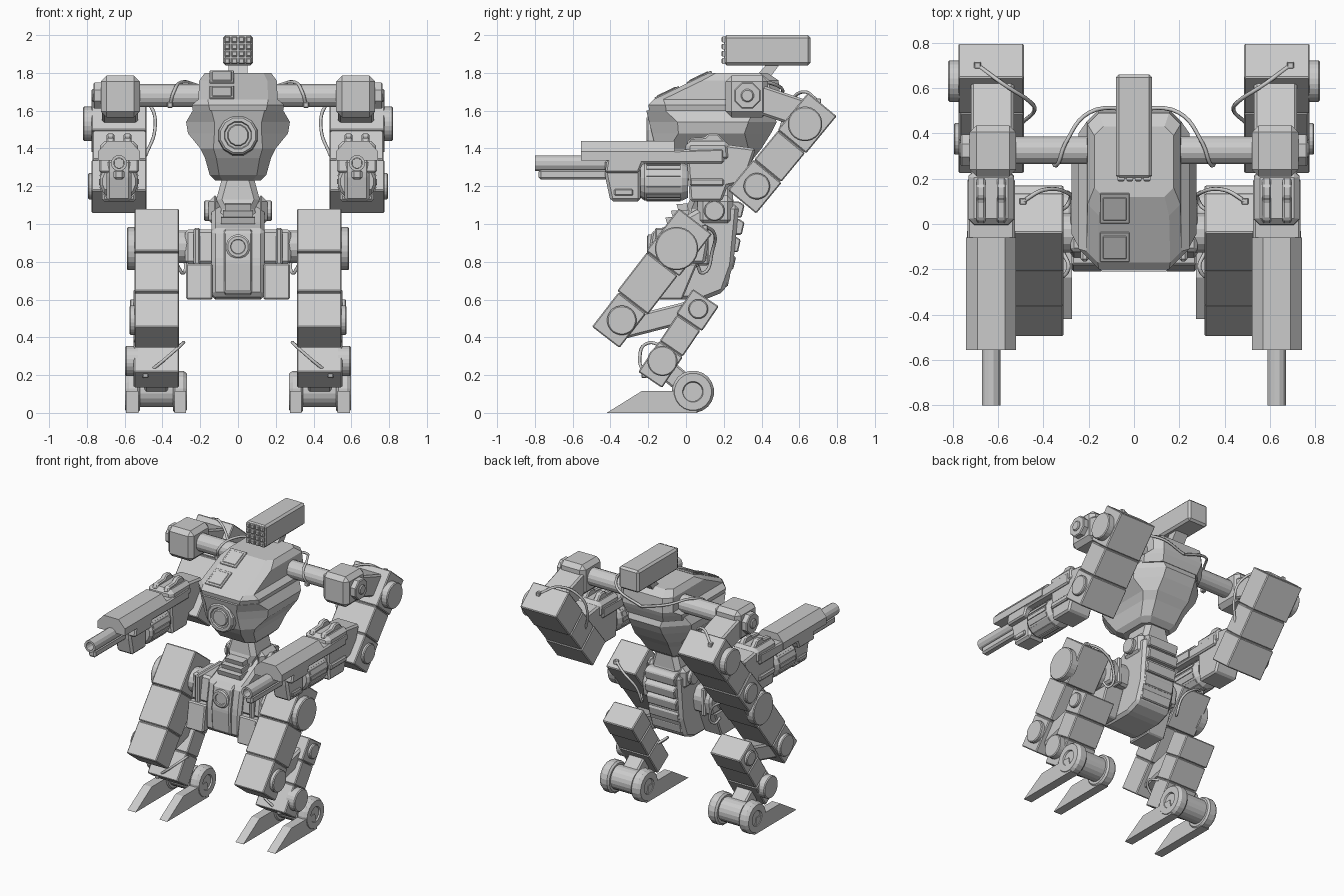
import bpy, bmesh, math
from mathutils import Vector, Matrix

if "Cube" in bpy.data.objects:
    bpy.data.objects.remove(bpy.data.objects["Cube"])


def finish(bm, name, mirror, bevel=0):
    bmesh.ops.recalc_face_normals(bm, faces=bm.faces[:])
    if bevel:
        bmesh.ops.bevel(bm, geom=bm.edges[:], offset=bevel, segments=1, affect='EDGES', clamp_overlap=True)
    me = bpy.data.meshes.new(name)
    bm.to_mesh(me)
    bm.free()
    ob = bpy.data.objects.new(name, me)
    bpy.context.collection.objects.link(ob)
    if mirror:
        ob.modifiers.new("mirror", 'MIRROR').use_mirror_merge = False
    return ob


def rings(name, loops, mirror=False, bevel=0):
    """Skin a stack of equal point loops and cap both ends."""
    bm = bmesh.new()
    vs = [[bm.verts.new(p) for p in loop] for loop in loops]
    n = len(vs[0])
    for a, b in zip(vs, vs[1:]):
        for i in range(n):
            bm.faces.new((a[i], a[(i + 1) % n], b[(i + 1) % n], b[i]))
    bm.faces.new(vs[0][::-1])
    bm.faces.new(vs[-1])
    return finish(bm, name, mirror, bevel)


def prism(name, prof, x0, x1, bevel=0, mirror=False):
    """Side profile (y, z) extruded along x."""
    return rings(name, [[(x, y, z) for y, z in prof] for x in (x0, x1)], mirror, bevel)


def box(name, x, y, z, bevel=0, mirror=False):
    return prism(name, [(y[0], z[0]), (y[1], z[0]), (y[1], z[1]), (y[0], z[1])], x[0], x[1], bevel, mirror)


def slab(name, a, b, w, x0, x1, bevel=0, mirror=True):
    """Tilted block running from a to b in the y-z plane, w thick."""
    a, b = Vector(a), Vector(b)
    d = (b - a).normalized()
    n = Vector((d.y, -d.x)) * w / 2
    return prism(name, [a + n, b + n, b - n, a - n], x0, x1, bevel, mirror)


def loft(name, secs):
    """Chamfered rectangles (z, half width, y front, y back, chamfer) stacked in z."""
    return rings(name, [[(-h, a + c, z), (-h + c, a, z), (h - c, a, z), (h, a + c, z),
                         (h, b - c, z), (h - c, b, z), (-h + c, b, z), (-h, b - c, z)]
                        for z, h, a, b, c in secs])


def lathe(name, axis, c, prof, n=16, mirror=True):
    """Profile of (position along axis, radius); c = the other two coordinates."""
    loops = []
    for t, r in prof:
        ang = [2 * math.pi * (i + .5) / n for i in range(n)]
        pq = [(c[0] + r * math.cos(k), c[1] + r * math.sin(k)) for k in ang]
        loops.append([(t, p, q) if axis == 'X' else (p, t, q) for p, q in pq])
    return rings(name, loops, mirror)


def cable(name, pts, r=.009):
    for s, side in ((1, "_right"), (-1, "_left")):
        cu = bpy.data.curves.new(name + side, 'CURVE')
        cu.dimensions = '3D'
        cu.bevel_depth, cu.bevel_resolution, cu.resolution_u = r, 1, 6
        sp = cu.splines.new('BEZIER')
        sp.bezier_points.add(len(pts) - 1)
        for bp, p in zip(sp.bezier_points, pts):
            bp.co = (s * p[0], p[1], p[2])
            bp.handle_left_type = bp.handle_right_type = 'AUTO'
        bpy.context.collection.objects.link(bpy.data.objects.new(name + side, cu))


def disc(name, y, z, r, x0, x1, n=24):
    lathe(name, 'X', (y, z), [(x0, r), (x1 - .006, r), (x1, r - .006)], n)


# Torso: upper shell and flared lower hull
loft("torso_shell", [(1.58, .235, -.19, .47, .09), (1.63, .245, -.2, .49, .09), (1.66, .21, -.17, .5, .05),
                     (1.76, .205, .037, .49, .05), (1.80, .175, .12, .43, .04)])
loft("torso_hull", [(1.23, .12, 0, .26, .04), (1.26, .15, -.06, .3, .05), (1.35, .175, -.13, .36, .06),
                    (1.40, .2, -.16, .4, .07), (1.48, .265, -.18, .45, .14), (1.54, .275, -.195, .48, .15),
                    (1.6, .24, -.21, .46, .1)])
for i, y in enumerate((.005, -.165)):
    z = 1.742 + y * .48
    slab(f"hatch_{i}", (y, z), (y + .13, z + .062), .014, -.15, -.02, .003, False)
    slab(f"hatch_lid_{i}", (y + .015, z + .007), (y + .115, z + .055), .022, -.137, -.033, .003, False)
lathe("chest_port", 'Y', (0, 1.47), [(-.1, .115), (-.2, .105), (-.21, .095), (-.21, .075), (-.2, .07), (-.2, .058),
                                     (-.21, .053)], 12, False)

# Missile pod
box("missile_pod", (-.08, .08), (.2, .66), (1.84, 2.0), .014)
prism("pod_mount", [(.36, 1.77), (.44, 1.77), (.5, 1.85), (.43, 1.85)], -.05, .05)
for i in range(4):
    for j in range(4):
        lathe(f"missile_{i}_{j}", 'Y', (-.057 + i * .038, 1.863 + j * .038),
              [(.21, .021), (.193, .021), (.188, .014)], 4, False)

# Shoulders
lathe("shoulder_axle", 'X', (.325, 1.68), [(-.54, .062), (.54, .062)], 16, False)
box("shoulder_block", (.52, .725), (.21, .435), (1.565, 1.785), .03, True)
disc("shoulder_cap", .325, 1.68, .075, .71, .765, 8)
disc("shoulder_bolt", .325, 1.68, .035, .75, .775, 12)

# Arms folding back and down
slab("upper_arm", (.36, 1.67), (.66, 1.57), .15, .53, .72, .012)
top, low = Vector((.722, 1.633)), Vector((.297, 1.117))
for i, (a, b, w, x1) in enumerate(((0, .38, .196, .775), (.385, .68, .186, .77), (.685, 1, .194, .775))):
    slab(f"forearm_{i}", top.lerp(low, a), top.lerp(low, b), w, .485, x1, .006)
slab("forearm_core", top.lerp(low, .1), top.lerp(low, .9), .176, .495, .76)
disc("elbow_cap", .63, 1.53, .092, .76, .82)
disc("wrist_cap", .375, 1.2, .07, .76, .795)

# Guns: receiver, hood, barrels, drum, sights
G = .63
prism("gun_receiver", [(.0, 1.42), (.22, 1.42), (.37, 1.4), (.31, 1.22), (.22, 1.2), (.19, 1.12), (.02, 1.12)],
      G - .09, G + .09, .012, True)
prism("gun_foregrip", [(-.43, 1.34), (-.24, 1.34), (-.24, 1.12), (-.4, 1.12), (-.43, 1.26)], G - .065, G + .065, .015, True)
hood = [(-.11, 1.335), (-.11, 1.385), (-.06, 1.44), (.06, 1.44), (.11, 1.385), (.11, 1.335)]
rings("gun_hood", [[(G + x, y, z) for x, z in hood] for y in (-.555, -.06)], True)
prism("gun_shroud", [(-.43, 1.27), (-.41, 1.38), (.2, 1.4), (.2, 1.32), (-.23, 1.32), (-.25, 1.27)],
      G - .105, G + .105, .01, True)
lathe("gun_barrel", 'Y', (G, 1.322), [(-.4, .043), (-.8, .043), (-.8, .028), (-.7, .026)], 12)
box("gun_under_barrel", (G - .028, G + .028), (-.78, -.4), (1.235, 1.29), .012, True)
lathe("gun_drum", 'Y', (G, 1.225), [(-.24, .088), (-.22, .103), (-.02, .103), (.01, .088)], 16)
bm = bmesh.new()
for i in range(16):
    m = Matrix.Translation((G, -.12, 1.225)) @ Matrix.Rotation(i * math.pi / 8, 4, 'Y')
    bmesh.ops.create_cube(bm, size=1, matrix=m @ Matrix.Translation((.1, 0, 0)) @ Matrix.Diagonal((.014, .18, .026, 1)))
finish(bm, "drum_ribs", True)
prism("gun_rear_cover", [(-.01, 1.33), (.0, 1.44), (.23, 1.44), (.24, 1.33)], G - .1, G + .1, .025, True)
for s, x in (("outer", G + .025), ("inner", G - .065)):
    prism("gun_sight_" + s, [(.0, 1.42), (.02, 1.455), (.1, 1.46), (.12, 1.48), (.17, 1.48), (.22, 1.42)],
          x, x + .04, .008, True)
box("gun_side_rail", (G + .08, G + .105), (.02, .2), (1.2, 1.24), .008, True)
box("gun_side_plate", (G + .055, G + .078), (-.38, -.28), (1.15, 1.185), .006, True)

# Waist
loft("waist_neck", [(.98, .1, -.02, .25, .03), (1.08, .09, .0, .26, .03), (1.13, .115, .02, .25, .03),
                    (1.24, .085, .03, .25, .03)])
for i in range(3):
    prism(f"waist_louvre_{i}", [(-.1 + i * .03, 1.0 + i * .035), (.1, 1.0 + i * .035), (.1, 1.045 + i * .035),
                                (-.11 + i * .03, 1.035 + i * .035)], -.09 + i * .01, .09 - i * .01)
box("waist_joint", (.09, .155), (.06, .25), (.99, 1.15), .03, True)
disc("waist_cap", .15, 1.07, .055, .14, .18, 16)

# Pelvis
prism("pelvis", [(-.18, .62), (-.12, .6), (.1, .6), (.2, .64), (.25, .78), (.28, 1.1), (.1, 1.1), (-.08, 1.0),
                 (-.15, .97), (-.18, .8)], -.14, .14, .02)
prism("pelvis_front_plate", [(-.15, .61), (-.195, .64), (-.205, .8), (-.18, .96), (-.12, .98)], -.075, .075, .01)
lathe("pelvis_port", 'Y', (0, .88), [(-.15, .065), (-.2, .065), (-.207, .055), (-.207, .04), (-.2, .037)], 16, False)
for i in range(5):
    z, y = 1.12 - i * .092, (.31, .31, .29, .265, .235)[i]
    prism(f"back_louvre_{i}", [(.1, z), (y - .03, z), (y, z - .02), (y - .015, z - .085), (.1, z - .085)], -.12, .12, .006)
prism("hip_block", [(-.15, .79), (.1, .79), (.12, .9), (.08, .97), (-.12, .97)], .12, .28, .015, True)
box("hip_rib", (.2, .235), (-.165, .12), (.78, .98), .01, True)
prism("hip_skirt", [(-.18, .79), (-.21, .6), (-.02, .6), (.06, .79)], .135, .275, .008, True)
lathe("hip_axle", 'X', (-.04, .88), [(.2, .088), (.34, .088)], 16)

# Legs: thigh blocks
hip, knee = Vector((.05, 1.015)), Vector((-.425, .40))
for i, (a, b, w) in enumerate(((0, .365, .222), (.37, .70, .205), (.705, 1, .184))):
    slab(f"thigh_{i}", hip.lerp(knee, a), hip.lerp(knee, b), w, .312, .548, .006)
slab("thigh_core", hip.lerp(knee, .1), hip.lerp(knee, .9), .174, .322, .538)
disc("hip_cap", -.05, .87, .115, .53, .588)
disc("knee_cap", -.34, .49, .078, .53, .575)

# Knee link and shank
slab("knee_link", (-.36, .44), (.07, .55), .11, .345, .515, .012)
up, dn = Vector((.105, .61)), Vector((-.19, .175))
for i, (a, b, w) in enumerate(((0, .3, .165), (.305, .62, .148), (.625, 1, .152))):
    slab(f"shank_{i}", up.lerp(dn, a), up.lerp(dn, b), w, .312, .552, .006)
slab("shank_core", up.lerp(dn, .1), up.lerp(dn, .9), .135, .322, .54)
disc("shank_upper_cap", .065, .55, .052, .53, .572)
disc("shank_lower_cap", -.125, .275, .08, .53, .597)

# Feet: ankle link, spool wheel, two prongs
slab("ankle_link", (-.14, .26), (.037, .115), .11, .37, .495, .01)
lathe("ankle_hub", 'X', (.037, .115), [(.33, .085), (.53, .085)], 20)
for name, x0, x1, s in (("outer", .52, .597, 1), ("inner", .345, .27, -1)):
    lathe(f"ankle_wheel_{name}", 'X', (.037, .112), [(x0, .1), (x0 + s * .012, .112), (x1 - s * .02, .112), (x1, .098),
                                                     (x1, .055), (x1 - s * .01, .05)], 20)
    prism(f"toe_{name}", [(-.42, 0), (-.235, .115), (.037, .115), (.06, 0)], x0 + s * .008, x1 - s * .004, 0, True)

# Cables and their clamps
cable("back_cable", [(.36, .28, 1.63), (.34, .26, 1.7), (.3, .36, 1.75), (.2, .49, 1.73), (0, .51, 1.67)])
cable("elbow_cable", [(.69, .7, 1.65), (.58, .62, 1.70), (.46, .54, 1.62), (.44, .5, 1.5), (.49, .45, 1.36)])
cable("hip_cable", [(.49, .1, .99), (.4, .15, .95), (.3, .14, .86), (.29, .09, .74), (.32, .06, .78)])
cable("shank_cable", [(.49, -.22, .2), (.38, -.245, .29), (.29, -.2, .37), (.315, -.12, .35)])
for name, x, y, z in (("back", .36, .28, 1.63), ("elbow", .69, .7, 1.65), ("hip", .49, .1, .98), ("shank", .49, -.22, .2)):
    box(name + "_cable_clamp", (x - .015, x + .015), (y - .015, y + .015), (z - .015, z + .015), .004, True)
